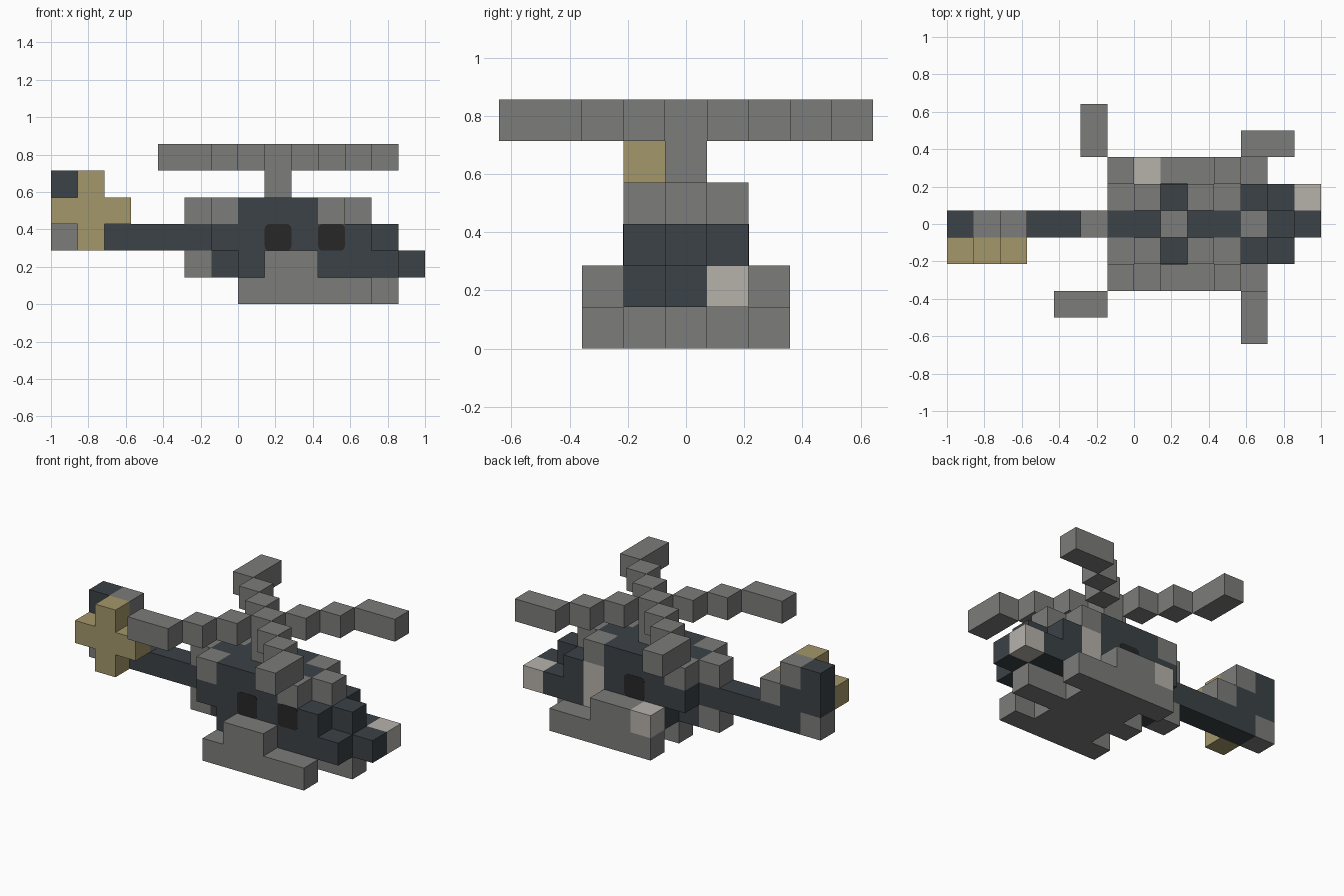
import bpy, bmesh
from mathutils import Vector

cube = bpy.data.objects.get("Cube")
if cube:
    bpy.data.objects.remove(cube, do_unlink=True)

U = 1 / 7  # edge of one block


def material(name, rgb):
    mat = bpy.data.materials.new(name)
    mat.use_nodes = True
    mat.diffuse_color = (*rgb, 1)
    mat.node_tree.nodes["Principled BSDF"].inputs["Base Color"].default_value = (*rgb, 1)
    return mat


MATS = {
    "grey": material("grey", (0.2, 0.2, 0.195)),
    "slate": material("dark_slate", (0.044, 0.054, 0.062)),
    "gold": material("gold", (0.37, 0.31, 0.145)),
    "pale": material("pale_grey", (0.47, 0.445, 0.41)),
    "black": material("window_black", (0.02, 0.02, 0.02)),
}
COLOURS = list(MATS)
parts = {}  # part name -> {cell: colour}


def span(v):
    return range(v[0], v[1] + 1) if isinstance(v, tuple) else (v,)


def fill(part, colour, xs, ys, zs):
    """Fill a box of blocks, given inclusive ranges or single indices."""
    cells = parts.setdefault(part, {})
    for x in span(xs):
        for y in span(ys):
            for z in span(zs):
                cells[x, y, z] = colour


# Hull: lower, window and roof courses
fill("hull", "slate", (7, 12), (-1, 1), 1)
fill("hull", "slate", (6, 11), (-1, 1), 2)
fill("hull", "slate", (6, 10), (-1, 1), 3)
fill("hull", "slate", 6, 0, 1)
fill("hull", "grey", 5, 0, 1)
for side in (-1, 1):
    fill("hull", "grey", 6, side, 3)
    fill("hull", "grey", 10, side, 3)
for end in (5, 11):
    fill("hull", "grey", end, 0, 3)
fill("hull", "pale", 10, 1, (1, 2))

# Nose
fill("nose", "slate", 12, 0, 2)
fill("nose", "slate", 13, 0, 1)
fill("nose", "pale", 13, 1, 1)

# Belly and side skids
fill("belly", "grey", (8, 10), (-1, 1), 0)
fill("belly", "grey", (7, 12), 0, 0)
for name, y in (("right_skid", -2), ("left_skid", 2)):
    fill(name, "grey", (7, 11), y, 0)
    fill(name, "grey", (8, 9), y, 1)
fill("left_skid", "pale", 7, 2, 1)

# Tail boom and fin
fill("tail_boom", "slate", (1, 5), 0, 2)
fill("tail_fin", "slate", (0, 1), 0, 3)
fill("tail_fin", "slate", 0, 0, 4)
fill("tail_fin", "grey", 0, 0, 2)
fill("tail_fin", "grey", 1, 0, 4)
fill("tail_fin", "grey", 2, 0, 3)

# Tail rotor cross
fill("tail_rotor", "gold", (0, 2), -1, 3)
fill("tail_rotor", "gold", 1, -1, (2, 4))

# Mast and four stepped blades, each turned a quarter from the last
fill("mast", "grey", 8, 0, 4)
fill("main_rotor", "grey", 8, 0, 5)
for px, py in ((1, 1), (2, 2), (3, 3), (4, 3)):
    for _ in range(4):
        fill("main_rotor", "grey", 8 + px, py, 5)
        px, py = -py, px

occupied = {c for cells in parts.values() for c in cells}
AXES = [Vector(a) for a in ((1, 0, 0), (0, 1, 0), (0, 0, 1))]


def build(name, cells):
    """Make a mesh from the outer faces of a part's blocks."""
    bm = bmesh.new()
    for cell, colour in cells.items():
        centre = Vector(cell) + Vector((0.5, 0, 0.5))
        for i in range(3):
            for sign in (-1, 1):
                n = AXES[i] * sign
                if tuple(int(a + b) for a, b in zip(cell, n)) in occupied:
                    continue
                u = AXES[(i + 1) % 3] / 2
                v = AXES[(i + 2) % 3] / 2 * sign
                mid = centre + n / 2
                corners = (mid - u - v, mid + u - v, mid + u + v, mid - u + v)
                face = bm.faces.new([bm.verts.new((p - Vector((7, 0, 0))) * U) for p in corners])
                face.material_index = COLOURS.index(colour)
    bmesh.ops.remove_doubles(bm, verts=bm.verts, dist=0.001)
    finish(name, bm, MATS.values())


def finish(name, bm, mats):
    mesh = bpy.data.meshes.new(name)
    bm.to_mesh(mesh)
    bm.free()
    for mat in mats:
        mesh.materials.append(mat)
    obj = bpy.data.objects.new(name, mesh)
    bpy.context.collection.objects.link(obj)


for part, cells in parts.items():
    build(part, cells)


def window(name, x, side):
    """Thin round-cornered pane on the hull side."""
    bm = bmesh.new()
    bmesh.ops.create_cube(bm, size=1)
    bmesh.ops.scale(bm, vec=(U, 0.004, U), verts=bm.verts)
    edges = [e for e in bm.edges if abs(e.verts[0].co.y - e.verts[1].co.y) > 0.001]
    bmesh.ops.bevel(bm, geom=edges, offset=0.025, segments=3, profile=0.5, affect="EDGES")
    bmesh.ops.translate(bm, vec=((x - 6.5) * U, side * 1.5 * U, 2.5 * U), verts=bm.verts)
    finish(name, bm, [MATS["black"]])


window("right_rear_window", 8, -1)
window("right_front_window", 10, -1)
window("left_rear_window", 8, 1)
